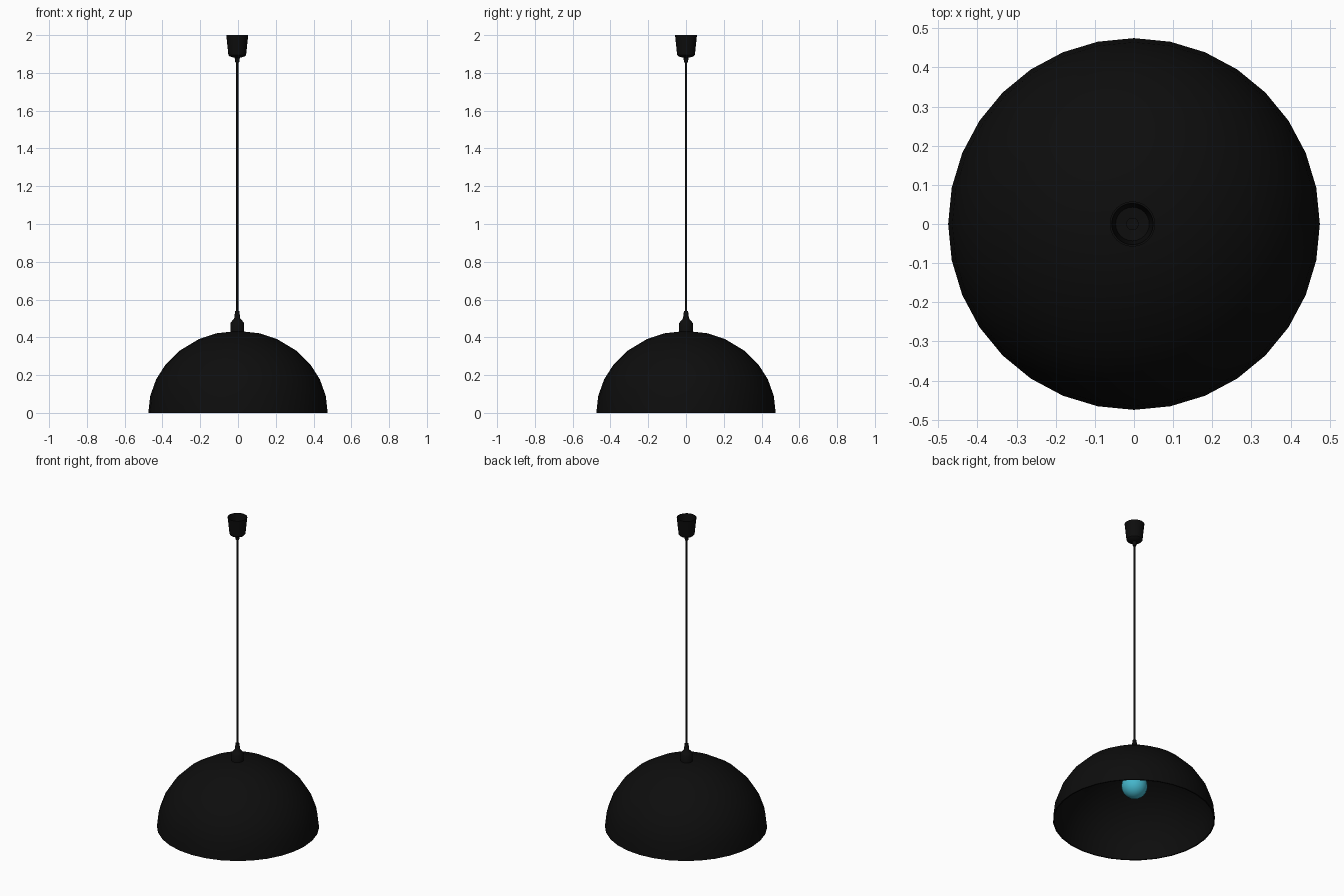
import bpy, bmesh
from math import sin, cos, radians, tau

default_cube = bpy.data.objects.get("Cube")
if default_cube:
    bpy.data.objects.remove(default_cube, do_unlink=True)


def material(name, rgb):
    mat = bpy.data.materials.new(name)
    mat.use_nodes = True
    mat.diffuse_color = (*rgb, 1)
    mat.node_tree.nodes["Principled BSDF"].inputs["Base Color"].default_value = (*rgb, 1)
    return mat


black = material("matt black", (0.004, 0.004, 0.004))
teal = material("teal glass", (0.06, 0.47, 0.6))
AXIS_X = -0.004  # fittings hang very slightly off the shade's centre


def lathe(name, profile, mat, sides, x=0.0, angle=35):
    """Turn a (radius, height) profile around the vertical axis."""
    bm = bmesh.new()
    verts = [bm.verts.new((r, 0, z)) for r, z in profile]
    edges = [bm.edges.new(pair) for pair in zip(verts, verts[1:])]
    bmesh.ops.spin(bm, geom=verts + edges, cent=(0, 0, 0), axis=(0, 0, 1),
                   angle=tau, steps=sides, use_duplicate=False)
    bmesh.ops.remove_doubles(bm, verts=bm.verts, dist=0.0002)
    bmesh.ops.recalc_face_normals(bm, faces=bm.faces)
    mesh = bpy.data.meshes.new(name)
    bm.to_mesh(mesh)
    bm.free()
    mesh.materials.append(mat)
    obj = bpy.data.objects.new(name, mesh)
    bpy.context.collection.objects.link(obj)
    obj.location.x = x
    bpy.ops.object.select_all(action='DESELECT')
    obj.select_set(True)
    bpy.context.view_layer.objects.active = obj
    bpy.ops.object.shade_smooth_by_angle(angle=radians(angle))
    return obj


# Domed shade: outer shell, rim and inner shell in one closed profile
def dome(radius, height):
    steps = (0, 14, 26, 41, 54, 66, 78, 90)
    return [(radius * sin(radians(a)), height * cos(radians(a))) for a in steps]


lathe("shade", dome(0.475, 0.434) + dome(0.467, 0.426)[::-1], black, 32)

# Collar and cord grip above the shade
lathe("shade_collar", [(0, 0.42), (0.036, 0.42), (0.036, 0.475), (0.029, 0.485),
                       (0.016, 0.5), (0.011, 0.54), (0, 0.54)], black, 24, AXIS_X)

# Hanging cord
lathe("cord", [(0, 0.53), (0.006, 0.53), (0.006, 1.9), (0, 1.9)], black, 12, AXIS_X)

# Hollow ceiling cup, open at the top, with its cord grip
lathe("ceiling_cup", [(0, 1.855), (0.01, 1.855), (0.014, 1.88), (0.04, 1.887),
                      (0.047, 1.895), (0.058, 2.0), (0.053, 2.0), (0.043, 1.9),
                      (0.016, 1.897), (0.016, 1.91), (0, 1.91)], black, 24, AXIS_X)

# Lamp holder under the shade
lathe("lamp_holder", [(0, 0.43), (0.036, 0.43), (0.036, 0.325), (0, 0.325)],
      black, 24, AXIS_X)

# Bulb: round globe running up into a neck
globe = [(0.077 * sin(radians(a)), 0.23 - 0.077 * cos(radians(a)))
         for a in range(0, 136, 15)]
lathe("bulb", globe + [(0.036, 0.305), (0.03, 0.33), (0, 0.33)], teal, 24, AXIS_X, 60)
